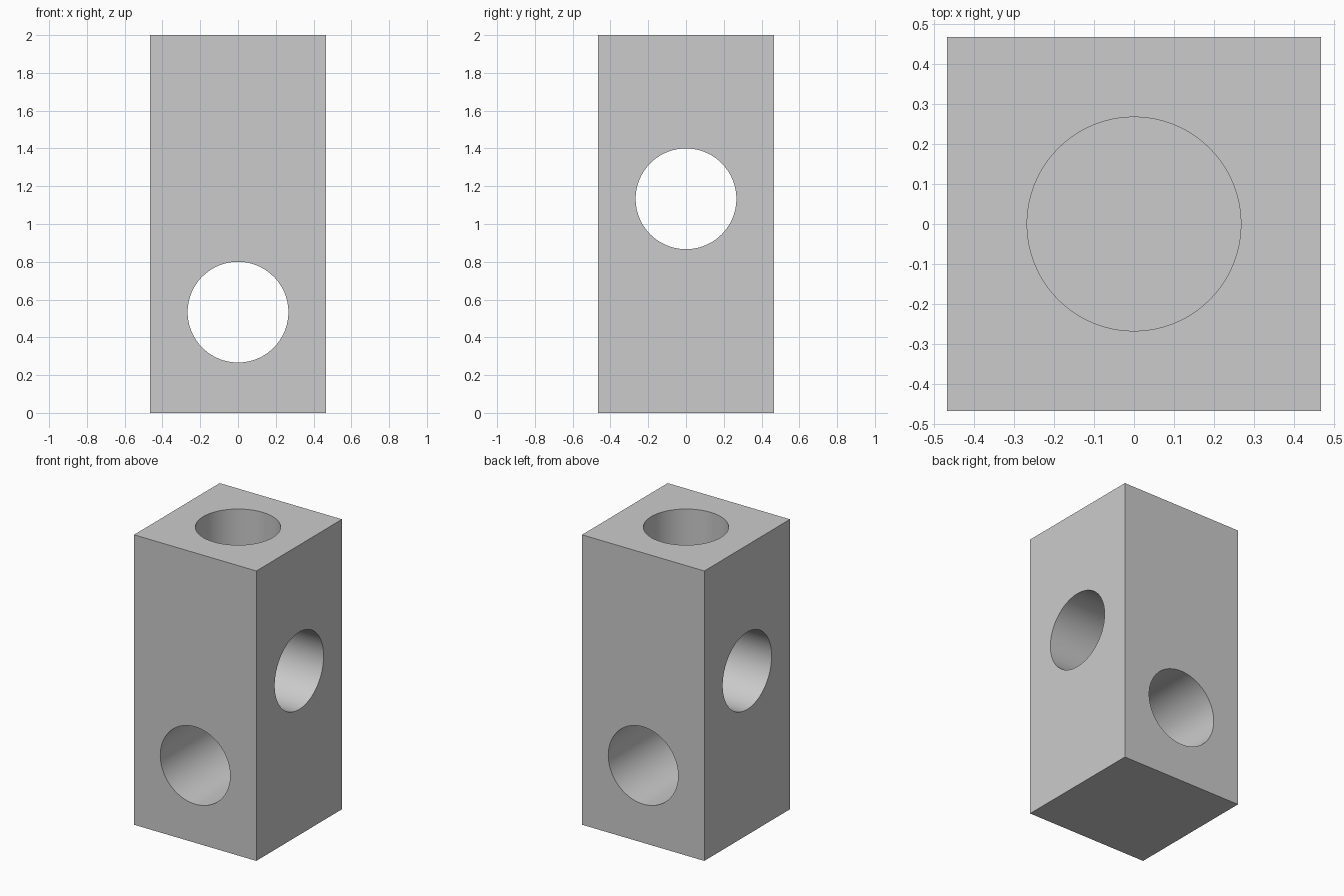
import bpy
from math import radians

default = bpy.data.objects.get("Cube")
if default:
    bpy.data.objects.remove(default, do_unlink=True)

UNIT = 2 / 30          # block is 14 x 14 x 30 units
SIDE, HEIGHT, RADIUS = 14 * UNIT, 30 * UNIT, 4 * UNIT

grey = bpy.data.materials.new("plain grey")
grey.use_nodes = True
colour = (0.6, 0.6, 0.6, 1)
grey.diffuse_color = colour
grey.node_tree.nodes["Principled BSDF"].inputs["Base Color"].default_value = colour

# Block
bpy.ops.mesh.primitive_cube_add(size=1, location=(0, 0, HEIGHT / 2))
block = bpy.context.object
block.name = "drilled_block"
block.scale = (SIDE, SIDE, HEIGHT)
bpy.ops.object.transform_apply(location=False, rotation=False, scale=True)
block.data.materials.append(grey)


def drill(name, z, depth, rotation=(0, 0, 0)):
    """Cut a round hole centred at height z along the rotated z axis."""
    bpy.ops.mesh.primitive_cylinder_add(
        vertices=96, radius=RADIUS, depth=depth, location=(0, 0, z), rotation=rotation)
    cutter = bpy.context.object
    cutter.name = name
    cutter.hide_render = True
    cutter.data.materials.append(grey)
    bpy.context.view_layer.objects.active = block
    cut = block.modifiers.new(name, "BOOLEAN")
    cut.operation, cut.solver, cut.object = "DIFFERENCE", "EXACT", cutter
    bpy.ops.object.modifier_apply(modifier=name)
    bpy.data.objects.remove(cutter, do_unlink=True)


# Two through holes, and a blind hole in the top
drill("front_hole", 8 * UNIT, 2, (radians(90), 0, 0))
drill("side_hole", 17 * UNIT, 2, (0, radians(90), 0))
drill("top_hole", HEIGHT, 16 * UNIT)

# Smooth hole walls, sharp rims
bpy.ops.object.select_all(action="DESELECT")
block.select_set(True)
bpy.context.view_layer.objects.active = block
bpy.ops.object.shade_smooth_by_angle(angle=radians(30))
